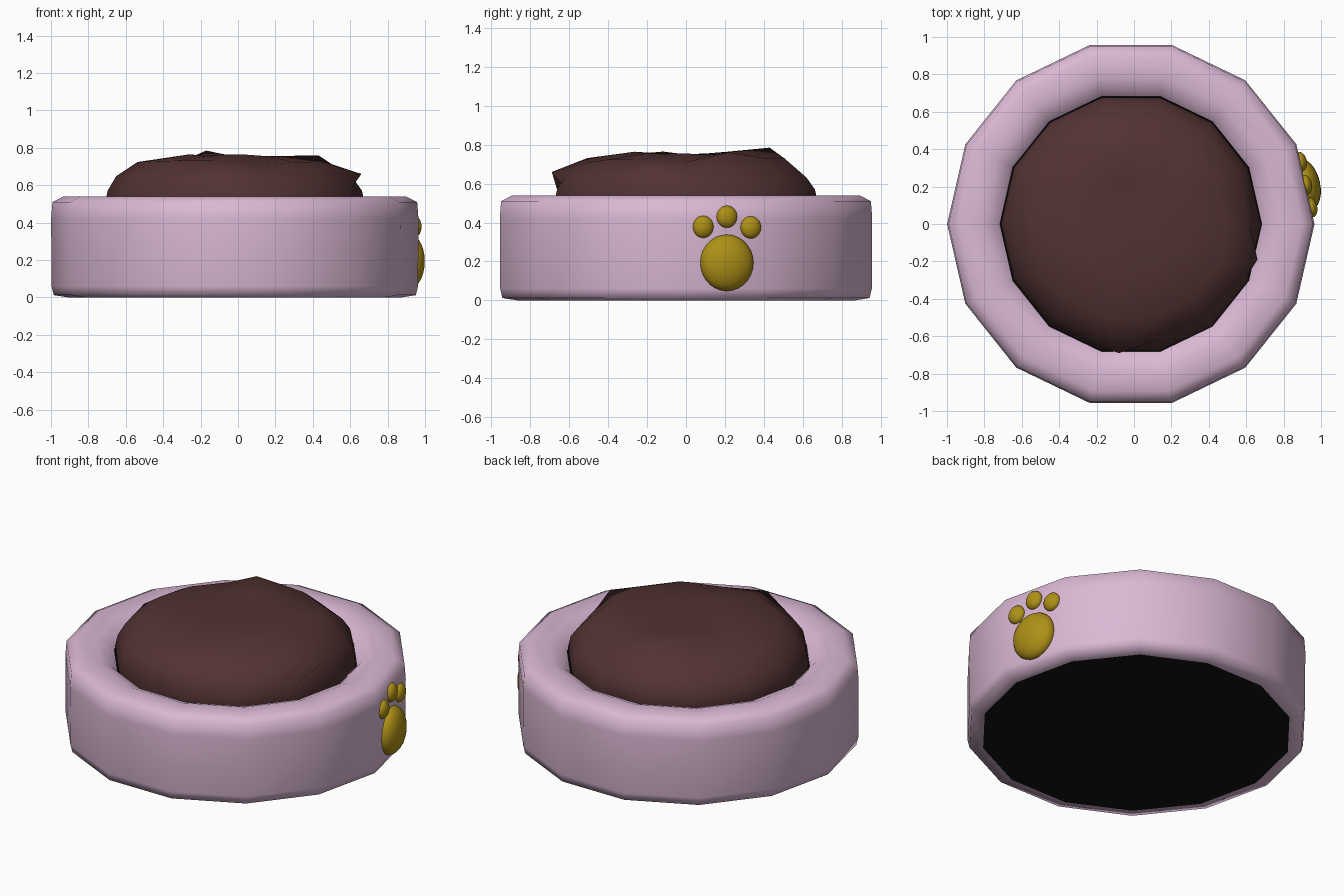
import bpy, bmesh, math, random
from mathutils import Vector, Matrix

if "Cube" in bpy.data.objects:
    bpy.data.objects.remove(bpy.data.objects["Cube"])

random.seed(4)
SIDES = 14
CX = -0.017  # bowl axis sits slightly left because the paw sticks out on the right


def material(name, rgb):
    m = bpy.data.materials.new(name)
    m.diffuse_color = (*rgb, 1)
    m.use_nodes = True
    m.node_tree.nodes["Principled BSDF"].inputs["Base Color"].default_value = m.diffuse_color
    return m


pink = material("pink", (0.70, 0.48, 0.66))
black = material("black", (0.006, 0.006, 0.006))
brown = material("brown", (0.085, 0.032, 0.032))
gold = material("gold", (0.42, 0.28, 0.008))


def finish(bm, name, mat, angle=180):
    me = bpy.data.meshes.new(name)
    bm.to_mesh(me)
    bm.free()
    me.materials.append(mat)
    ob = bpy.data.objects.new(name, me)
    bpy.context.collection.objects.link(ob)
    bpy.ops.object.select_all(action='DESELECT')
    ob.select_set(True)
    bpy.context.view_layer.objects.active = ob
    bpy.ops.object.shade_smooth_by_angle(angle=math.radians(angle))
    return ob


def lathe(profile, cap_first=False, cap_last=False):
    """Turn an (r, z) profile, listed from bottom outside to inside, into 14 sides."""
    bm = bmesh.new()
    rings = []
    for r, z in profile:
        rings.append([bm.verts.new((CX + r * math.cos(i * math.tau / SIDES),
                                    r * math.sin(i * math.tau / SIDES), z))
                      for i in range(SIDES)])
    for a, b in zip(rings, rings[1:]):
        for i in range(SIDES):
            j = (i + 1) % SIDES
            bm.faces.new((a[i], a[j], b[j], b[i]))
    if cap_first:
        bm.faces.new(rings[0][::-1])
    if cap_last:
        bm.faces.new(rings[-1])
    return bm, rings


# Bowl shell with rounded rim
bm, _ = lathe([(0.89, 0.0), (0.968, 0.012), (0.98, 0.06), (0.982, 0.42), (0.975, 0.51),
               (0.915, 0.54), (0.80, 0.54), (0.735, 0.515), (0.70, 0.48)])
finish(bm, "bowl_shell", pink)

# Dark inside of the bowl
bm, _ = lathe([(0.70, 0.48), (0.68, 0.30), (0.62, 0.10)], cap_last=True)
finish(bm, "bowl_lining", black, 40)

# Dark underside
bm, _ = lathe([(0.89, 0.0)], cap_first=True)
finish(bm, "bowl_underside", black)

# Lumpy food mound
bm, rings = lathe([(0.66, 0.38), (0.695, 0.50), (0.68, 0.57), (0.635, 0.64), (0.52, 0.72), (0.27, 0.755)])
for ring, amount in zip(rings[3:], (0.012, 0.015, 0.012)):
    for v in ring:
        v.co.z += random.uniform(-amount, amount)
# Ragged points: (ring, side) -> place
for (k, i), co in {(4, 4): (-0.17, 0.43, 0.785), (3, 13): (0.66, -0.19, 0.66),
                   (3, 10): (-0.08, -0.69, 0.66), (4, 1): (0.43, 0.22, 0.76)}.items():
    rings[k][i].co = co
top = bm.verts.new((CX, 0, 0.745))
for i in range(SIDES):
    bm.faces.new((rings[-1][i], rings[-1][(i + 1) % SIDES], top))
bm.faces.new(rings[0][::-1])
finish(bm, "food_mound", brown, 50)

# Paw badge on the wall panel facing right
TILT = math.pi / SIDES
WALL = 0.982 * math.cos(TILT)


def paw_pad(name, side, z, width, height, depth):
    bm = bmesh.new()
    bmesh.ops.create_uvsphere(bm, u_segments=24, v_segments=14, radius=1)
    place = (Matrix.Translation((CX, 0, 0)) @ Matrix.Rotation(TILT, 4, 'Z')
             @ Matrix.Translation((WALL, side, z)) @ Matrix.Diagonal((depth, width, height, 1)))
    bmesh.ops.transform(bm, matrix=place, verts=bm.verts)
    finish(bm, name, gold)


paw_pad("paw_main_pad", -0.003, 0.193, 0.14, 0.145, 0.078)
for n, (side, z) in enumerate([(-0.128, 0.378), (-0.003, 0.43), (0.123, 0.375)]):
    paw_pad(f"paw_toe_{n + 1}", side, z, 0.054, 0.057, 0.035)
